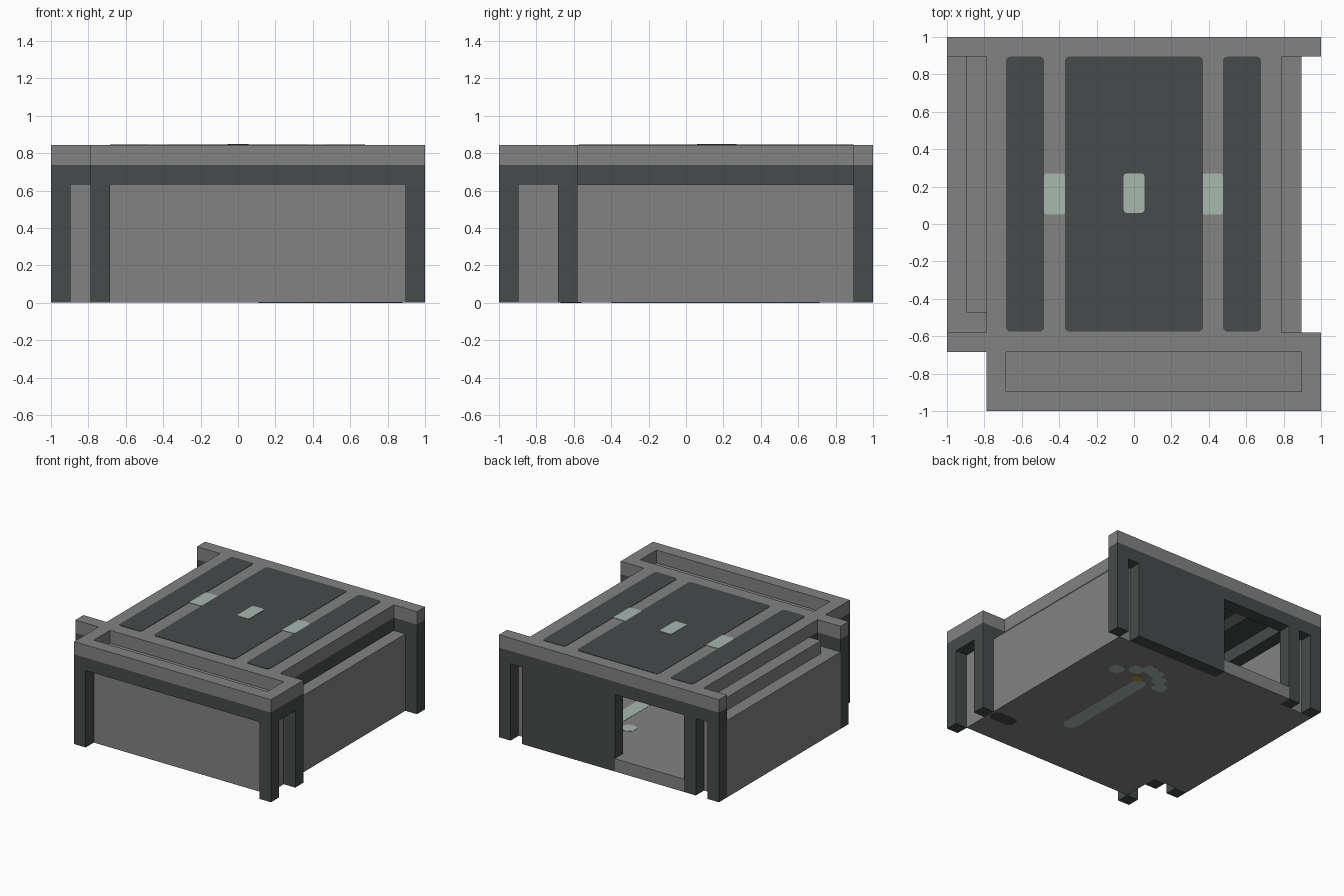
import bpy, bmesh, math
from mathutils import Vector

cube = bpy.data.objects.get("Cube")
if cube:
    bpy.data.objects.remove(cube, do_unlink=True)

U = 2 / 19  # one block of the building grid


def material(name, rgb):
    m = bpy.data.materials.new(name)
    m.use_nodes = True
    color = (*rgb, 1)
    m.diffuse_color = color
    m.node_tree.nodes["Principled BSDF"].inputs["Base Color"].default_value = color
    return m


GREY = material("concrete grey", (0.223, 0.223, 0.223))
DARK = material("dark slate", (0.061, 0.07, 0.069))
PALE = material("pale green", (0.39, 0.48, 0.43))
GOLD = material("ochre", (0.45, 0.27, 0.06))


def finish(name, bm, mat):
    bmesh.ops.recalc_face_normals(bm, faces=bm.faces)
    mesh = bpy.data.meshes.new(name)
    bm.to_mesh(mesh)
    bm.free()
    mesh.materials.append(mat)
    ob = bpy.data.objects.new(name, mesh)
    bpy.context.collection.objects.link(ob)
    return ob


def blocks(name, mat, rects, z0, z1):
    """Boxes on the grid: each rect is x0, x1, y0, y1 in blocks."""
    bm = bmesh.new()
    for x0, x1, y0, y1 in rects:
        lo = Vector((x0 * U - 1, y0 * U - 1, z0 * U))
        hi = Vector((x1 * U - 1, y1 * U - 1, z1 * U))
        for v in bmesh.ops.create_cube(bm, size=1)["verts"]:
            v.co = Vector((hi[i] if v.co[i] > 0 else lo[i] for i in range(3)))
    return finish(name, bm, mat)


def plate(name, mat, x0, x1, y0, y1, z, r=0.025, thick=0.003):
    """Thin rounded rectangle for painted areas."""
    bm = bmesh.new()
    corners = ((x1 - r, y1 - r), (x0 + r, y1 - r), (x0 + r, y0 + r), (x1 - r, y0 + r))
    pts = []
    for q, (cx, cy) in enumerate(corners):
        for i in range(5):
            a = math.pi / 2 * (q + i / 4)
            pts.append(bm.verts.new((cx + r * math.cos(a), cy + r * math.sin(a), z)))
    bmesh.ops.remove_doubles(bm, verts=pts, dist=1e-5)
    face = bm.faces.new([v for v in pts if v.is_valid])
    top = bmesh.ops.extrude_face_region(bm, geom=[face])["geom"]
    for v in top:
        if isinstance(v, bmesh.types.BMVert):
            v.co.z += thick
    return finish(name, bm, mat)


# Rim: a dark beam with a grey coping on the same outline
rim = [(2, 19, 0, 1), (2, 19, 3, 4), (2, 3, 1, 3), (18, 19, 1, 3),
       (0, 19, 18, 19), (0, 2, 3, 4)]
blocks("rim_beams", DARK, rim + [(16, 17, 4, 18), (2, 3, 4, 18)], 6, 7)
blocks("rim_coping", GREY, rim, 7, 8)

# Columns and the solid part of the back wall
columns = [(2, 0), (18, 0), (18, 3), (0, 3), (2, 3), (0, 18), (2, 18), (18, 18)]
blocks("columns", DARK, [(x, x + 1, y, y + 1) for x, y in columns], 0, 6)
blocks("back_panel", DARK, [(9, 17, 18, 19)], 0, 6)

# Walls, floor, roof and the front trench
blocks("floor", GREY, [(2, 17, 4, 18), (3, 18, 1, 4), (3, 9, 18, 19)], 0, 1)
blocks("front_wall", GREY, [(3, 18, 1, 2), (3, 4, 2, 4), (17, 18, 2, 4)], 1, 6)
blocks("side_walls", GREY, [(17, 18, 4, 18), (0, 2, 4, 18)], 0, 6)
blocks("right_wall_step", GREY, [(1, 2, 5, 18)], 6, 7)
blocks("trench_floor", GREY, [(3, 18, 1, 3)], 6, 7)
blocks("roof", GREY, [(2, 17, 4, 18)], 7, 8)

# Painted roof panels, repeated on the ceiling
for side, z in (("roof", 8 * U), ("ceiling", 7 * U - 0.003)):
    for label, x0, x1 in (("right", -0.685, -0.48), ("middle", -0.37, 0.37), ("left", 0.475, 0.68)):
        plate(f"{side}_panel_{label}", DARK, x0, x1, -0.575, 0.895, z)
    for label, x0, x1 in (("right", -0.48, -0.37), ("left", 0.365, 0.475)):
        plate(f"{side}_lamp_{label}", PALE, x0, x1, 0.05, 0.27, z, 0.012)
plate("roof_lamp_middle", PALE, -0.055, 0.055, 0.06, 0.27, 8 * U + 0.003, 0.015)

# Painted marks on both faces of the floor
spots = [(0.6, 0.51), (0.48, 0.6), (0.4, 0.66), (0.32, 0.64), (0.24, 0.58), (0.17, 0.5)]
for side, z, lift in (("floor", U, 0.002), ("underside", -0.001, -0.001)):
    plate(f"{side}_stripe", PALE, 0.27, 0.39, -0.4, 0.5, z, 0.055, 0.002)
    for i, (x, y) in enumerate(spots):
        plate(f"{side}_spot_{i}", PALE, x - 0.06, x + 0.06, y - 0.055, y + 0.055, z, 0.05, 0.002)
    plate(f"{side}_ochre_mark", GOLD, 0.34, 0.44, 0.46, 0.54, z + lift, 0.035, 0.002)
    plate(f"{side}_dark_mark", DARK, 0.66, 0.88, -0.67, -0.56, z, 0.05, 0.002)
